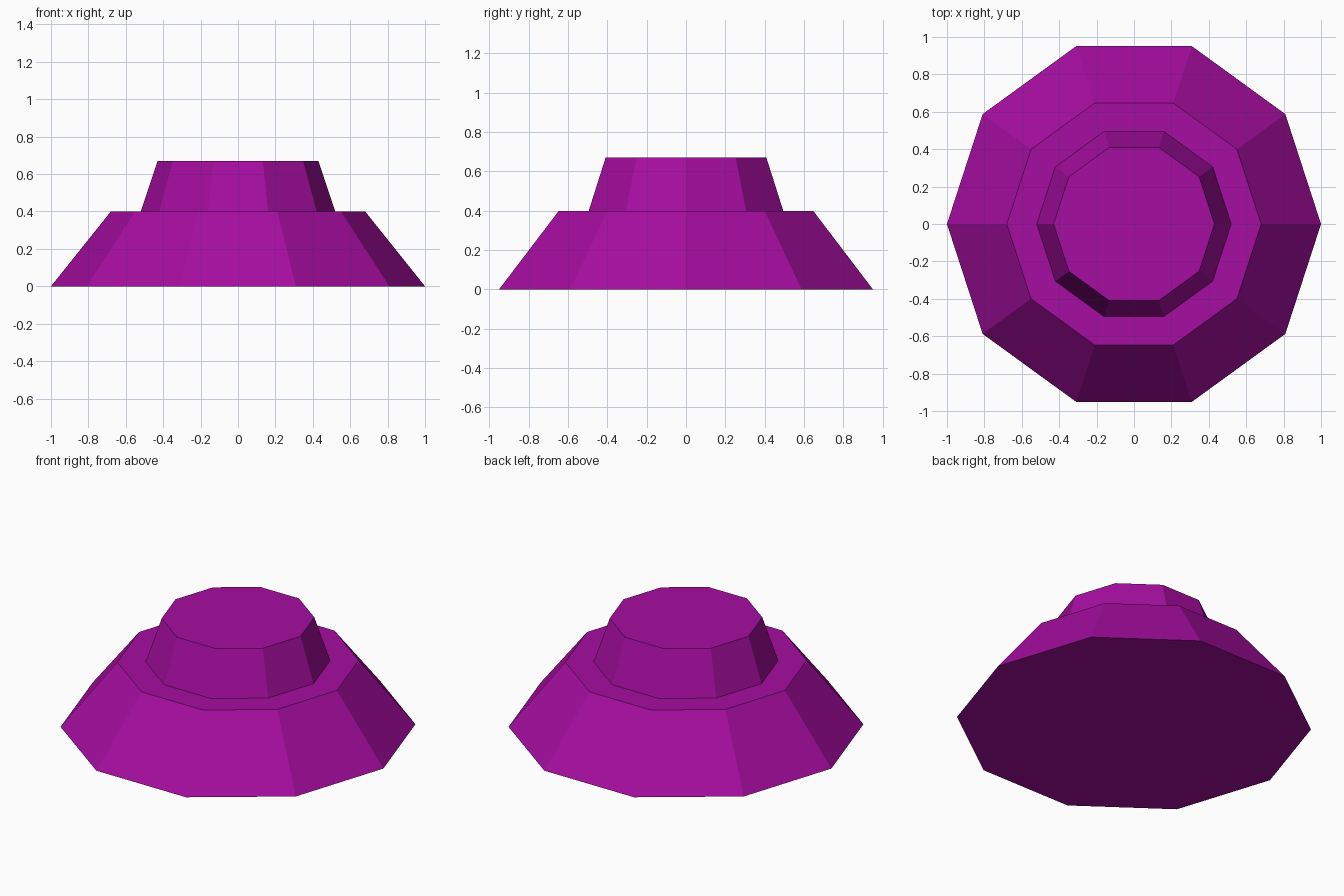
import bpy
import bmesh
from math import cos, sin, tau

SIDES = 10

if "Cube" in bpy.data.objects:
    bpy.data.objects.remove(bpy.data.objects["Cube"], do_unlink=True)

# Single flat purple for the whole model
purple = bpy.data.materials.new("purple")
purple.use_nodes = True
colour = (0.38, 0.004, 0.35, 1)
purple.diffuse_color = colour
purple.node_tree.nodes["Principled BSDF"].inputs["Base Color"].default_value = colour


def frustum(name, r_low, r_high, z_low, z_high, base=True):
    """Ten-sided tapered block with a corner on the +x axis."""
    bm = bmesh.new()
    low, high = [
        [bm.verts.new((r * cos(tau * i / SIDES), r * sin(tau * i / SIDES), z))
         for i in range(SIDES)]
        for r, z in ((r_low, z_low), (r_high, z_high))
    ]
    for i in range(SIDES):
        j = (i + 1) % SIDES
        bm.faces.new((low[i], low[j], high[j], high[i]))
    bm.faces.new(high)
    if base:
        bm.faces.new(low[::-1])
    mesh = bpy.data.meshes.new(name)
    bm.to_mesh(mesh)
    bm.free()
    mesh.materials.append(purple)
    obj = bpy.data.objects.new(name, mesh)
    bpy.context.collection.objects.link(obj)
    return obj


# Wide sloping base, with a narrower steep cap standing on it
frustum("sloped_base", 1.0, 0.68, 0.0, 0.4)
frustum("raised_cap", 0.52, 0.43, 0.4, 0.67, base=False)
